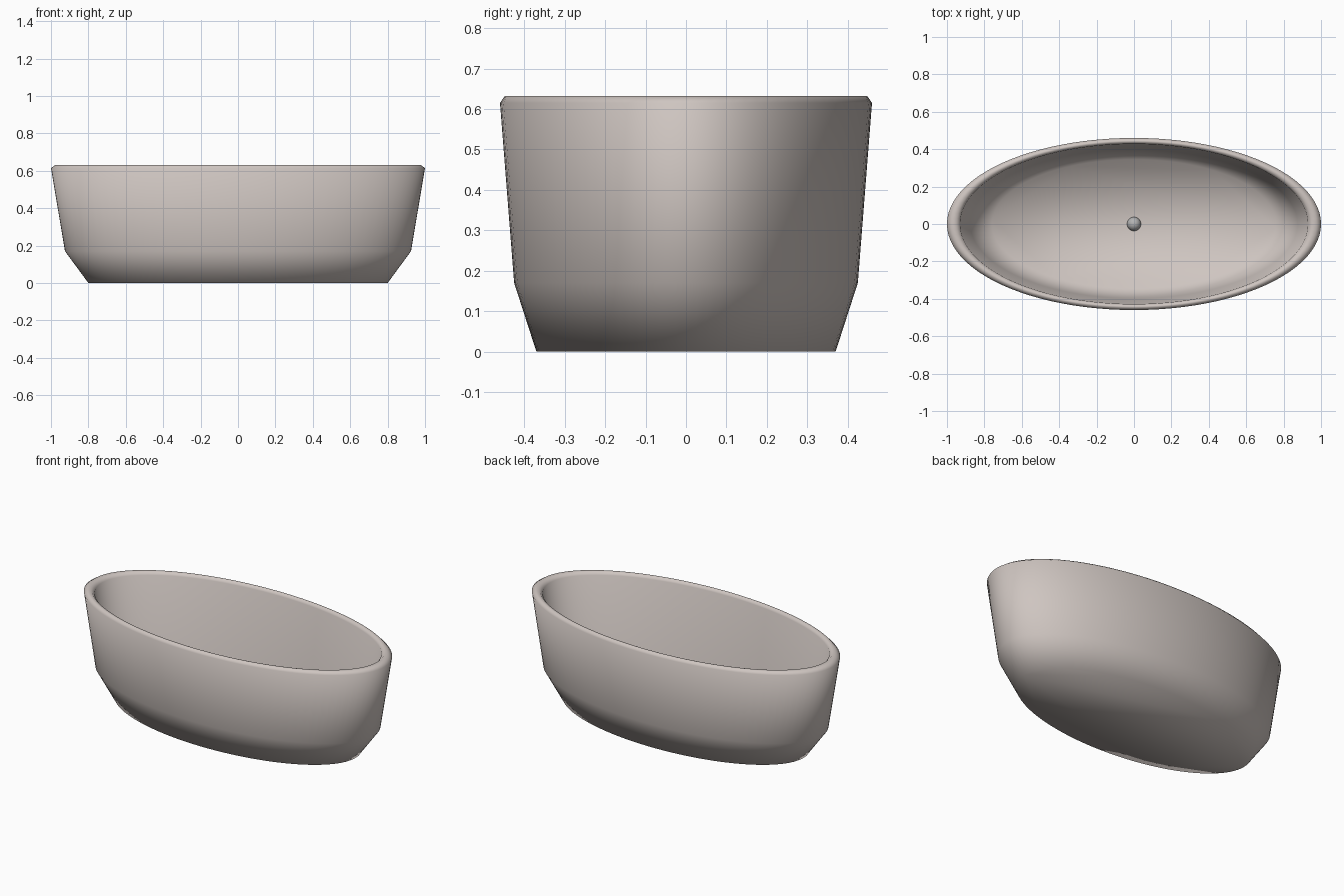
import bpy
import bmesh
import math

cube = bpy.data.objects.get("Cube")
if cube:
    bpy.data.objects.remove(cube, do_unlink=True)


def make_material(name, rgb):
    mat = bpy.data.materials.new(name)
    mat.use_nodes = True
    mat.diffuse_color = (*rgb, 1)
    mat.node_tree.nodes["Principled BSDF"].inputs["Base Color"].default_value = (*rgb, 1)
    return mat


def loft(name, rings, mat, segments=96):
    """Skin a stack of ellipses (half width, half depth, height), capped at both ends."""
    bm = bmesh.new()
    loops = []
    for rx, ry, z in rings:
        angles = [math.tau * i / segments for i in range(segments)]
        loops.append([bm.verts.new((rx * math.cos(a), ry * math.sin(a), z)) for a in angles])
    for low, high in zip(loops, loops[1:]):
        for i in range(segments):
            j = (i + 1) % segments
            bm.faces.new((low[i], low[j], high[j], high[i]))
    bm.faces.new(loops[0][::-1])
    bm.faces.new(loops[-1])
    bmesh.ops.recalc_face_normals(bm, faces=bm.faces[:])
    for face in bm.faces:
        face.smooth = True
    mesh = bpy.data.meshes.new(name)
    bm.to_mesh(mesh)
    bm.free()
    mesh.materials.append(mat)
    obj = bpy.data.objects.new(name, mesh)
    bpy.context.collection.objects.link(obj)
    return obj


enamel = make_material("warm white enamel", (0.62, 0.56, 0.53))
metal = make_material("grey metal", (0.45, 0.45, 0.45))

# Tub shell: outside from base to rim, over the lip, then down to the basin floor
loft("tub", [
    (0.80, 0.37, 0.0),
    (0.925, 0.425, 0.17),
    (1.0, 0.46, 0.615),
    (0.975, 0.448, 0.632),
    (0.95, 0.437, 0.632),
    (0.93, 0.428, 0.615),
    (0.875, 0.398, 0.19),
    (0.76, 0.345, 0.04),
], enamel)

# Drain plug: a small ball set in the basin floor
bpy.ops.mesh.primitive_uv_sphere_add(segments=32, ring_count=16, radius=0.037, location=(0, 0, 0.04))
drain = bpy.context.object
drain.name = "drain_plug"
drain.data.materials.append(metal)
bpy.ops.object.shade_smooth()
